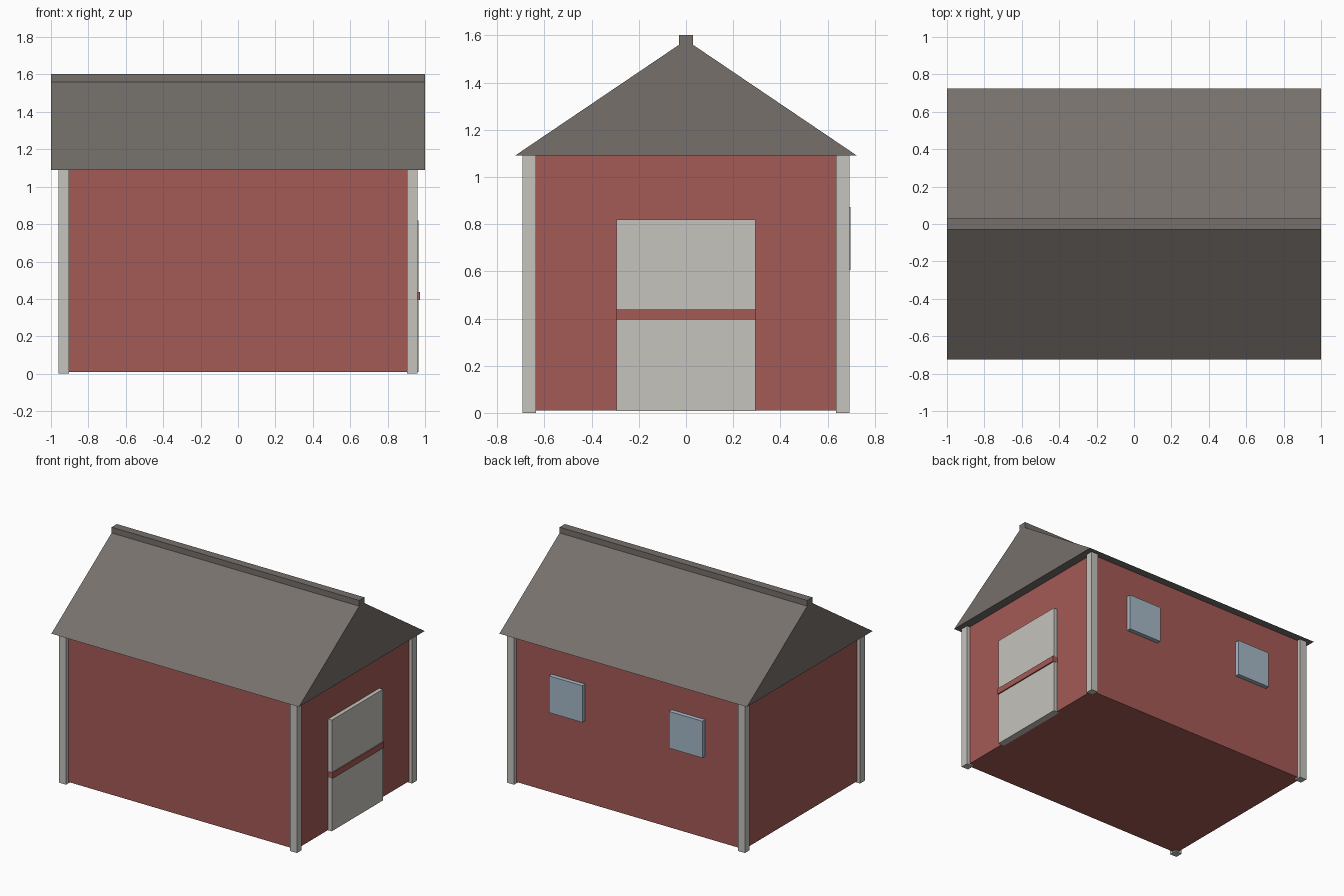
import bpy
import bmesh

cube = bpy.data.objects.get("Cube")
if cube:
    bpy.data.objects.remove(cube, do_unlink=True)


def to_linear(c):
    return c / 12.92 if c <= 0.04045 else ((c + 0.055) / 1.055) ** 2.4


def material(name, r, g, b):
    colour = [to_linear(v / 255) for v in (r, g, b)] + [1.0]
    mat = bpy.data.materials.new(name)
    mat.use_nodes = True
    mat.diffuse_color = colour
    bsdf = mat.node_tree.nodes["Principled BSDF"]
    bsdf.inputs["Base Color"].default_value = colour
    bsdf.inputs["Roughness"].default_value = 0.9
    return mat


barn_red = material("barn red", 164, 90, 86)
trim_white = material("trim off white", 197, 195, 189)
roof_grey = material("roof warm grey", 118, 112, 107)
glass_blue = material("window blue", 166, 185, 198)


def add_object(name, bm, mat):
    bmesh.ops.recalc_face_normals(bm, faces=bm.faces)
    mesh = bpy.data.meshes.new(name)
    bm.to_mesh(mesh)
    bm.free()
    mesh.materials.append(mat)
    obj = bpy.data.objects.new(name, mesh)
    bpy.context.collection.objects.link(obj)
    return obj


def box(name, low, high, mat):
    """Axis-aligned box between two opposite corners."""
    bm = bmesh.new()
    bmesh.ops.create_cube(bm, size=1)
    for v in bm.verts:
        v.co = [low[i] if v.co[i] < 0 else high[i] for i in range(3)]
    return add_object(name, bm, mat)


def prism(name, profile, half_length, mat):
    """Extrude a (y, z) profile along x."""
    bm = bmesh.new()
    face = bm.faces.new([bm.verts.new((-half_length, y, z)) for y, z in profile])
    moved = bmesh.ops.extrude_face_region(bm, geom=[face])["geom"]
    verts = [g for g in moved if isinstance(g, bmesh.types.BMVert)]
    bmesh.ops.translate(bm, verts=verts, vec=(2 * half_length, 0, 0))
    # The source face must remain as the end cap
    if not face.is_valid:
        bmesh.ops.holes_fill(bm, edges=bm.edges)
    return add_object(name, bm, mat)


WALL_X, WALL_Y = 0.935, 0.665
POST_X, POST_Y, POST_W = 0.96, 0.692, 0.056
EAVE = 1.09

# Walls
box("walls", (-WALL_X, -WALL_Y, 0.01), (WALL_X, WALL_Y, EAVE + 0.01), barn_red)

# Corner posts
for x_side, x_name in ((1, "left"), (-1, "right")):
    for y_side, y_name in ((-1, "front"), (1, "back")):
        xs = sorted((x_side * POST_X, x_side * (POST_X - POST_W)))
        ys = sorted((y_side * POST_Y, y_side * (POST_Y - POST_W)))
        box(f"{y_name}_{x_name}_corner_post",
            (xs[0], ys[0], 0), (xs[1], ys[1], EAVE + 0.005), trim_white)

# Solid gabled roof with a square ridge cap
prism("roof", [(-0.725, EAVE), (0.725, EAVE), (0, 1.58)], 1.0, roof_grey)
box("ridge_cap", (-1, -0.03, 1.55), (1, 0.03, 1.602), roof_grey)

# Door on the left gable wall, with a red cross bar
box("door", (WALL_X - 0.02, -0.295, 0.008), (0.964, 0.295, 0.82), trim_white)
box("door_bar", (WALL_X - 0.02, -0.297, 0.395), (0.973, 0.297, 0.438), barn_red)

# Two windows on the back wall
for side, name in ((1, "left"), (-1, "right")):
    box(f"{name}_window",
        (side * 0.485 - 0.135, WALL_Y - 0.02, 0.605),
        (side * 0.485 + 0.135, 0.697, 0.873), glass_blue)
